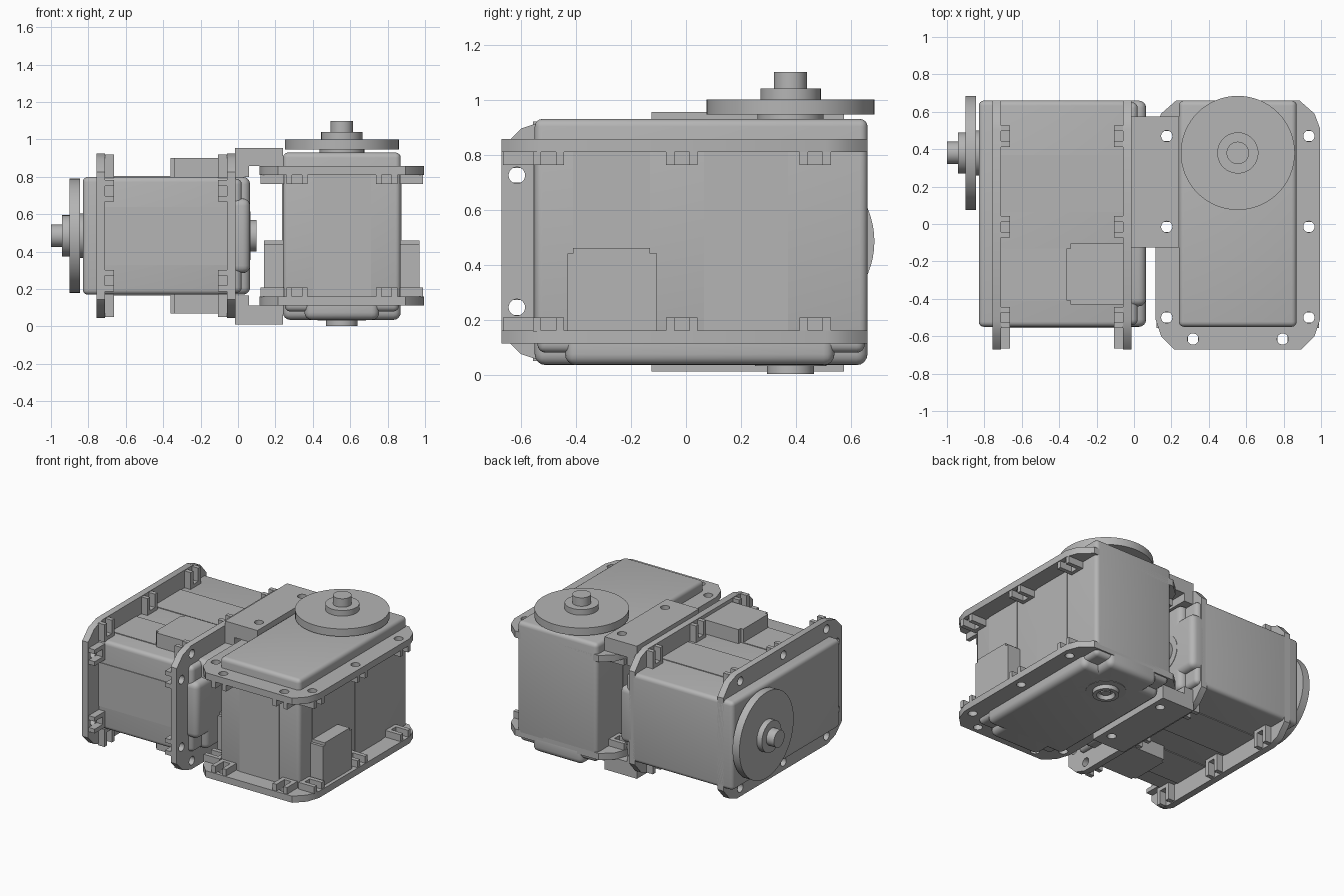
import bpy, bmesh, math
from mathutils import Matrix, Vector

if "Cube" in bpy.data.objects:
    bpy.data.objects.remove(bpy.data.objects["Cube"])

# One grey material for everything
GREY = 0.46
mat = bpy.data.materials.new("plain grey")
mat.diffuse_color = (GREY, GREY, GREY, 1)
mat.use_nodes = True
mat.node_tree.nodes["Principled BSDF"].inputs["Base Color"].default_value = (GREY, GREY, GREY, 1)


def finish(bm, name):
    bmesh.ops.recalc_face_normals(bm, faces=bm.faces)
    me = bpy.data.meshes.new(name)
    bm.to_mesh(me)
    bm.free()
    me.materials.append(mat)
    ob = bpy.data.objects.new(name, me)
    bpy.context.collection.objects.link(ob)
    return ob


def add_box(bm, x, y, z):
    lo, hi = Vector((x[0], y[0], z[0])), Vector((x[1], y[1], z[1]))
    m = Matrix.Translation((lo + hi) / 2) @ Matrix.Diagonal((*(hi - lo), 1))
    return bmesh.ops.create_cube(bm, size=1, matrix=m)["verts"]


def box(name, x, y, z, bevel=0, segments=4):
    bm = bmesh.new()
    add_box(bm, x, y, z)
    if bevel:
        bmesh.ops.bevel(bm, geom=bm.edges[:], offset=bevel, segments=segments,
                        profile=0.5, affect='EDGES')
    return finish(bm, name)


def boxes(name, specs):
    bm = bmesh.new()
    for s in specs:
        add_box(bm, *s)
    return finish(bm, name)


def prism(name, outline, z0, z1):
    bm = bmesh.new()
    face = bm.faces.new([bm.verts.new((x, y, z0)) for x, y in outline])
    up = bmesh.ops.extrude_face_region(bm, geom=[face])["geom"]
    bmesh.ops.translate(bm, vec=(0, 0, z1 - z0),
                        verts=[v for v in up if isinstance(v, bmesh.types.BMVert)])
    return finish(bm, name)


def lathe(name, profile, centre, steps=64):
    bm = bmesh.new()
    verts = [bm.verts.new((r, 0, z)) for r, z in profile]
    edges = [bm.edges.new(p) for p in zip(verts, verts[1:])]
    bmesh.ops.spin(bm, geom=verts + edges, cent=(0, 0, 0), axis=(0, 0, 1),
                   angle=math.tau, steps=steps)
    bmesh.ops.remove_doubles(bm, verts=bm.verts[:], dist=1e-4)
    bmesh.ops.translate(bm, verts=bm.verts[:], vec=(*centre, 0))
    return finish(bm, name)


def drill(ob, points, radius=0.03):
    """Cut vertical round holes, then bake the result."""
    bm = bmesh.new()
    for x, y in points:
        bmesh.ops.create_cone(bm, cap_ends=True, segments=24, radius1=radius, radius2=radius,
                              depth=4, matrix=Matrix.Translation((x, y, 0)))
    cutter = finish(bm, "hole_cutter")
    cutter.hide_render = True
    mod = ob.modifiers.new("holes", 'BOOLEAN')
    mod.operation, mod.object, mod.solver = 'DIFFERENCE', cutter, 'EXACT'
    dg = bpy.context.evaluated_depsgraph_get()
    baked = bpy.data.meshes.new_from_object(ob.evaluated_get(dg))
    ob.modifiers.clear()
    ob.data = baked
    bpy.data.objects.remove(cutter)


# ---- One motor unit, output shaft along +z ----
W, Y0, Y1 = 0.315, -0.55, 0.66
AXIS = (0, 0.38)
parts = [
    box("motor_body", (-W, W), (Y0, Y1), (0.12, 0.93), 0.028),
    box("rear_cover_wide", (-W, W), (-0.44, 0.54), (0.035, 0.17), 0.04),
    box("rear_cover_long", (-0.2, 0.2), (Y0, Y1), (0.035, 0.17), 0.04),
    box("rear_cover_corners", (-W + .01, W - .01), (Y0 + .01, Y1 - .01), (0.08, 0.17), 0.03),
]

# Mounting flanges with drilled holes
half = [(0.33, Y1), (0.41, 0.59), (0.44, 0.51), (0.44, -0.51), (0.41, -0.6), (0.34, -0.67)]
outline = half + [(-x, y) for x, y in reversed(half)]
side_y = (-0.5, -0.015, 0.47)
holes = [(s * 0.38, y) for s in (-1, 1) for y in side_y] + [(-0.24, -0.615), (0.24, -0.615)]
for name, z0, z1 in (("front_flange", 0.81, 0.857), ("rear_flange", 0.113, 0.16)):
    plate = prism(name, outline, z0, z1)
    drill(plate, holes)
    parts.append(plate)

# Nut pockets beside each hole, on the inner side of both flanges
for name, z in (("front_nut_pockets", (0.762, 0.812)), ("rear_nut_pockets", (0.158, 0.208))):
    specs = []
    for s in (-1, 1):
        span = sorted((s * 0.31, s * 0.435))
        back = sorted((s * 0.31, s * 0.34))
        for y in side_y:
            specs += [(span, (y + d - .015, y + d + .015), z) for d in (-.042, .042)]
            specs.append((back, (y - .055, y + .055), z))
        x = s * 0.24
        specs += [((x + d - .015, x + d + .015), (-0.665, -0.54), z) for d in (-.042, .042)]
        specs.append(((x - .055, x + .055), (-0.575, -0.54), z))
    parts.append(boxes(name, specs))

# Thin wall panels and the stepped cable sockets, on both sides
panels, sockets = [((-0.155, 0.155), (Y0 - .005, Y0 + .01), (0.155, 0.815))], []
for s in (-1, 1):
    thin = sorted((s * 0.3, s * (W + .005)))
    deep = sorted((s * 0.3, s * 0.415))
    panels += [(thin, (-0.41, -0.13), (0.155, 0.815)), (thin, (0.065, 0.37), (0.155, 0.815))]
    sockets += [(deep, (-0.43, -0.105), (0.155, 0.44)), (deep, (-0.41, -0.13), (0.43, 0.46))]
parts += [boxes("wall_panels", panels), boxes("cable_sockets", sockets)]

# Output disc with hub and shaft tip, and the hollow rear pivot
parts.append(lathe("output_disc", [(0, .9), (.12, .9), (.12, .946), (.305, .946), (.305, 1.0),
                                   (.11, 1.0), (.11, 1.04), (.06, 1.04), (.06, 1.1), (0, 1.1)], AXIS))
parts.append(lathe("rear_pivot", [(0, .06), (.13, .06), (.13, .032), (.085, .032), (.085, .002),
                                  (.06, .002), (.05, .03), (.03, .03), (.03, .015), (0, .015)], AXIS))

# Place two units: one upright, one lying with its shaft to -x
upright = Matrix.Translation((0.555, 0, 0))
lying = Matrix.Translation((0.1, 0, 0.485)) @ Matrix.Rotation(-math.pi / 2, 4, 'Y')
made = []
for ob in parts:
    twin = ob.copy()
    bpy.context.collection.objects.link(twin)
    twin.name, ob.name = "lying_" + ob.name, "upright_" + ob.name
    ob.matrix_world, twin.matrix_world = upright, lying
    made += [ob, twin]

# Stepped link brackets joining the two units, above and below
steps = (("upper_link", (0.80, 0.857, 0.955)), ("lower_link", (0.165, 0.113, 0.012)))
for name, (inner, mid, outer) in steps:
    bm = bmesh.new()
    profile = [(-0.016, inner), (0.06, inner), (0.06, mid), (0.24, mid), (0.24, outer), (-0.016, outer)]
    face = bm.faces.new([bm.verts.new((x, -0.125, z)) for x, z in profile])
    geom = bmesh.ops.extrude_face_region(bm, geom=[face])["geom"]
    bmesh.ops.translate(bm, vec=(0, 0.7, 0),
                        verts=[v for v in geom if isinstance(v, bmesh.types.BMVert)])
    link = finish(bm, name)
    drill(link, [(0.175, y) for y in side_y[1:]])
    made.append(link)

# Smooth rounded areas, keep hard edges
bpy.ops.object.select_all(action='DESELECT')
for ob in made:
    ob.select_set(True)
bpy.context.view_layer.objects.active = made[0]
bpy.ops.object.shade_smooth_by_angle(angle=math.radians(35))
